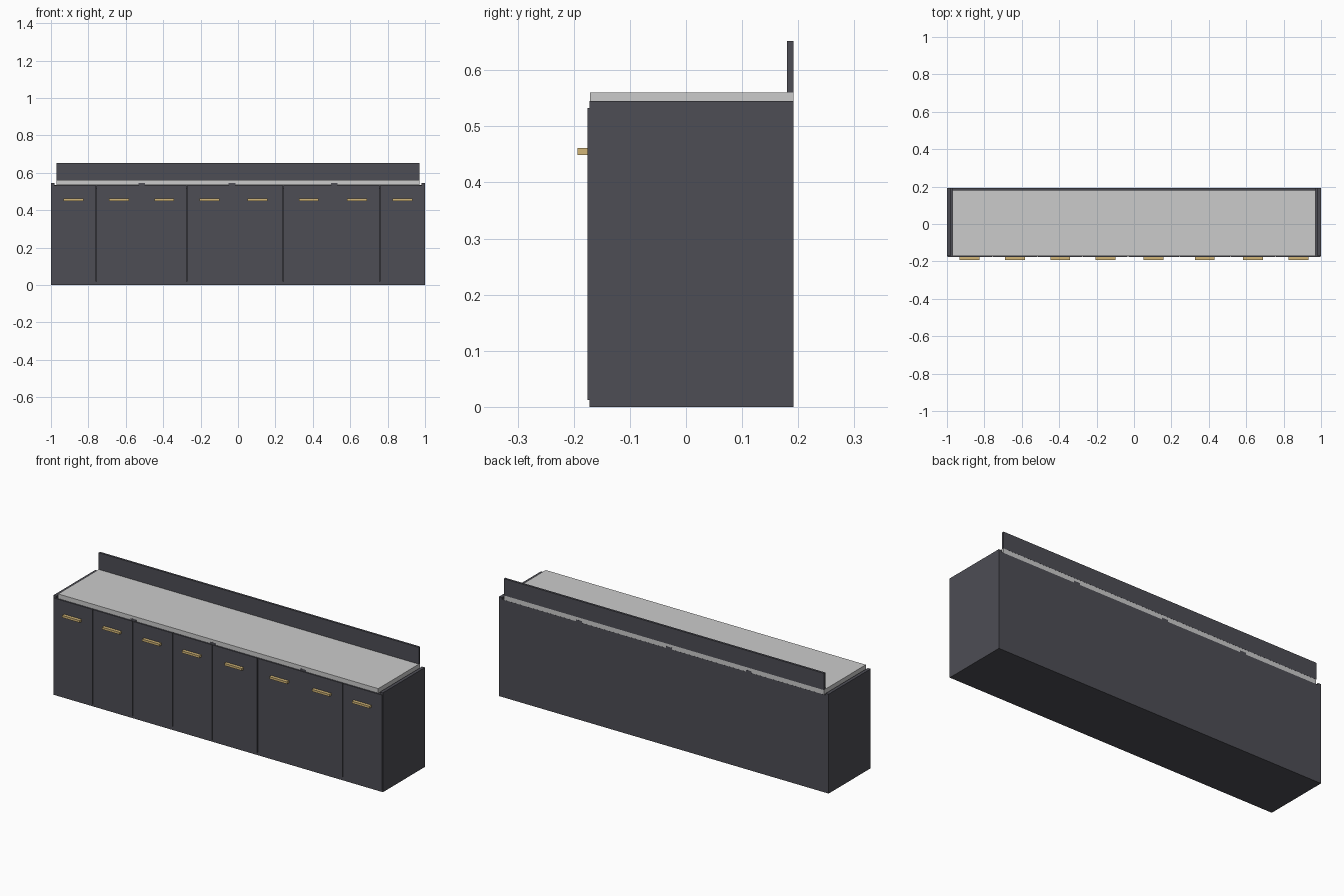
import bpy

if "Cube" in bpy.data.objects:
    bpy.data.objects.remove(bpy.data.objects["Cube"])


def material(name, color):
    m = bpy.data.materials.new(name)
    m.diffuse_color = (*color, 1)
    m.use_nodes = True
    m.node_tree.nodes["Principled BSDF"].inputs["Base Color"].default_value = m.diffuse_color
    return m


DARK = material("charcoal", (0.075, 0.075, 0.09))
BRASS = material("brass", (0.65, 0.47, 0.19))


def box(name, x, y, z, mat=None):
    """Box from (min, max) ranges on each axis."""
    bpy.ops.mesh.primitive_cube_add(size=1, location=[(a + b) / 2 for a, b in (x, y, z)])
    ob = bpy.context.object
    ob.name = name
    ob.scale = [b - a for a, b in (x, y, z)]
    bpy.ops.object.transform_apply(location=False, rotation=False, scale=True)
    if mat:
        ob.data.materials.append(mat)
    return ob


FRONT, BACK, TOP = -0.172, 0.192, 0.545
T = 0.018      # board thickness
GAP = 0.002    # half the gap between doors

# Four cabinets side by side, each with two doors
edges = [-1.0, -0.515, -0.032, 0.515, 1.0]
for x0, x1 in zip(edges, edges[1:]):
    # Carcass boards
    box("side_panel_left", (x0, x0 + T), (FRONT, BACK), (0, TOP), DARK)
    box("side_panel_right", (x1 - T, x1), (FRONT, BACK), (0, TOP), DARK)
    inner = (x0 + T, x1 - T)
    box("bottom_panel", inner, (FRONT, BACK), (0, T), DARK)
    box("back_panel", inner, (BACK - T, BACK), (T, TOP - 0.01), DARK)
    box("top_panel", inner, (FRONT + 0.012, BACK - T), (0.517, 0.535), DARK)

    # Doors with bar handles
    mid = (x0 + x1) / 2
    for d0, d1 in ((x0, mid), (mid, x1)):
        box("door", (d0 + GAP, d1 - GAP), (-0.1755, FRONT + 0.012), (0.012, 0.533), DARK)
        c = (d0 + d1) / 2
        box("handle", (c - 0.053, c + 0.053), (-0.193, -0.1755), (0.449, 0.461), BRASS)

# Worktop and upstand along the wall
box("countertop", (-0.971, 0.971), (FRONT + 0.0005, BACK - 0.0005), (0.535, 0.56))
box("backsplash", (-0.971, 0.971), (0.18, BACK), (0.56, 0.652), DARK)
